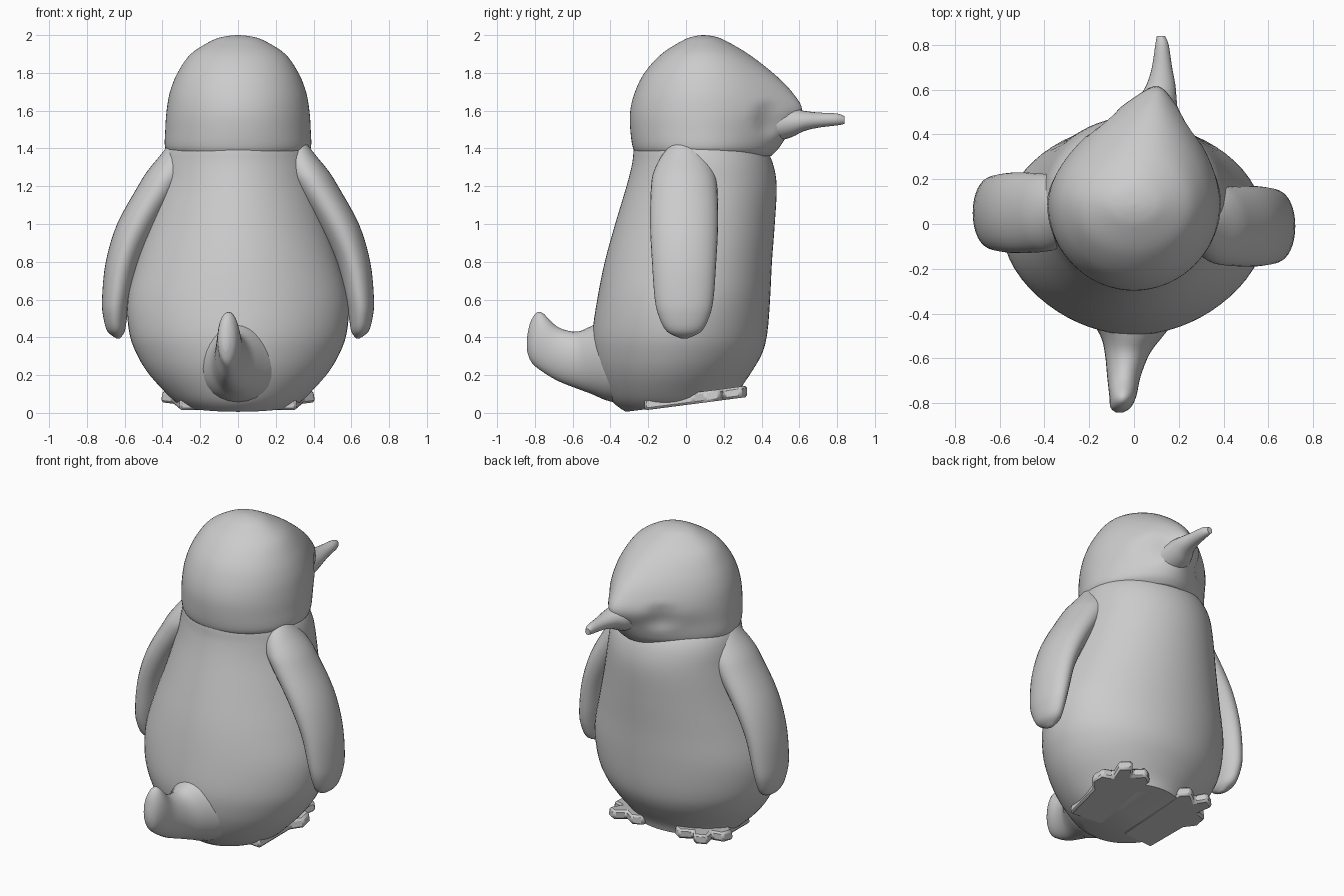
import bpy, bmesh, math
from mathutils import Vector

cube = bpy.data.objects.get("Cube")
if cube:
    bpy.data.objects.remove(cube, do_unlink=True)

mat = bpy.data.materials.new("plain_grey")
mat.use_nodes = True
GREY = (0.6, 0.6, 0.6, 1)
mat.diffuse_color = GREY
mat.node_tree.nodes["Principled BSDF"].inputs["Base Color"].default_value = GREY


def smooth_rings(rings, steps):
    """Catmull-Rom interpolation between the key sections."""
    rows = []
    last = len(rings) - 1
    for i in range(last):
        quad = [rings[min(max(i + d, 0), last)] for d in (-1, 0, 1, 2)]
        for j in range(steps):
            t = j / steps
            rows.append([0.5 * (2 * b + (c - a) * t + (2 * a - 5 * b + 4 * c - d) * t * t
                                + (3 * b - a - 3 * c + d) * t ** 3)
                         for a, b, c, d in zip(*quad)])
    rows.append(list(rings[-1]))
    return rows


def finish(bm, name, angle):
    bmesh.ops.recalc_face_normals(bm, faces=bm.faces)
    mesh = bpy.data.meshes.new(name)
    bm.to_mesh(mesh)
    bm.free()
    mesh.materials.append(mat)
    obj = bpy.data.objects.new(name, mesh)
    bpy.context.collection.objects.link(obj)
    bpy.ops.object.select_all(action='DESELECT')
    obj.select_set(True)
    bpy.context.view_layer.objects.active = obj
    bpy.ops.object.shade_smooth_by_angle(angle=math.radians(angle))
    return obj


def loft(name, rings, axis='Z', mid=None, segs=40, steps=4, back_pinch=0, deform=None):
    """Section: (position, centre x, half width, low, high, front pinch, front lean)."""
    bm = bmesh.new()
    loops = []
    rings = [tuple(r) + (0,) * (7 - len(r)) for r in rings]
    for s, cx, w, lo, hi, pinch, lean in smooth_rings(rings, steps):
        c = (lo + hi) / 2 if mid is None else mid
        loop = []
        for i in range(segs):
            a = 2 * math.pi * i / segs
            sn, cs = math.sin(a), math.cos(a)
            front = max(sn, 0) ** 2
            back = max(-sn, 0) ** 2
            x = cx + w * cs * (1 - pinch * front - back_pinch * back) + lean * front
            v = c + sn * (hi - c if sn > 0 else c - lo)
            p = Vector((x, v, s) if axis == 'Z' else (x, s, v))
            loop.append(bm.verts.new(deform(p) if deform else p))
        loops.append(loop)
    for a, b in zip(loops, loops[1:]):
        for i in range(segs):
            j = (i + 1) % segs
            bm.faces.new((a[i], a[j], b[j], b[i]))
    bm.faces.new(loops[0])
    bm.faces.new(loops[-1])
    return finish(bm, name, 50)


# Torso, with its underside tilted up towards the chest side
def tilt(p):
    p.z += 0.14 * p.y * min(max(1 - p.z / 0.35, 0), 1)
    return p


loft("torso", [
    (0.045, 0, 0.31, -0.32, 0.27), (0.10, 0, 0.37, -0.39, 0.29),
    (0.20, 0, 0.465, -0.45, 0.35), (0.30, 0, 0.53, -0.485, 0.40),
    (0.42, 0, 0.575, -0.495, 0.43), (0.60, 0, 0.585, -0.47, 0.445),
    (0.80, 0, 0.535, -0.43, 0.455), (1.00, 0, 0.475, -0.375, 0.47),
    (1.20, 0, 0.425, -0.315, 0.48), (1.32, 0, 0.405, -0.285, 0.46),
    (1.40, 0, 0.38, -0.275, 0.42), (1.46, 0, 0.33, -0.25, 0.36)],
    segs=64, back_pinch=0.1, deform=tilt)

# Head: round at the back, tapering to a face that is turned a little to the left
EYES = [Vector((0.23, 0.43, 1.56)), Vector((-0.14, 0.46, 1.56))]


def eye_sockets(p):
    for e in EYES:
        d = (p - e).length
        if d < 0.1:
            p = p + (Vector((0.04, 0.2, 1.56)) - p).normalized() * 0.022 * (1 - (d / 0.1) ** 2)
    return p


loft("head", [
    (1.36, 0, 0.345, -0.25, 0.45, 0.3, 0.06), (1.40, 0, 0.385, -0.28, 0.49, 0.35, 0.07),
    (1.50, 0, 0.385, -0.295, 0.555, 0.5, 0.09), (1.60, 0, 0.378, -0.295, 0.615, 0.6, 0.10),
    (1.70, 0, 0.36, -0.27, 0.56, 0.5, 0.09), (1.80, 0, 0.32, -0.22, 0.46, 0.35, 0.07),
    (1.90, 0, 0.25, -0.13, 0.33, 0.2, 0.04), (1.97, 0, 0.14, -0.02, 0.21, 0.1, 0.01),
    (1.993, 0, 0.07, 0.04, 0.15), (2.0, 0, 0.005, 0.085, 0.095)],
    mid=0.09, segs=72, steps=5, deform=eye_sockets)

# Beak
loft("beak", [
    (0.46, 0.09, 0.11, 1.43, 1.62), (0.56, 0.105, 0.085, 1.46, 1.615),
    (0.62, 0.12, 0.065, 1.49, 1.60), (0.70, 0.125, 0.045, 1.51, 1.59),
    (0.80, 0.125, 0.03, 1.522, 1.585), (0.84, 0.12, 0.018, 1.53, 1.57)],
    axis='Y', segs=20, steps=3)

# Upturned tail
loft("tail", [
    (-0.25, 0, 0.28, 0.04, 0.50), (-0.40, 0, 0.21, 0.06, 0.50),
    (-0.50, -0.01, 0.14, 0.10, 0.46), (-0.58, -0.03, 0.10, 0.13, 0.43),
    (-0.68, -0.045, 0.075, 0.17, 0.455), (-0.77, -0.05, 0.06, 0.225, 0.535),
    (-0.82, -0.06, 0.045, 0.27, 0.49), (-0.842, -0.065, 0.015, 0.33, 0.40)],
    axis='Y', segs=28)

# Flippers: height, outward centre, half thickness, half depth
FLIPPER = [
    (1.43, 0.32, 0.04, 0.06), (1.36, 0.33, 0.085, 0.12), (1.28, 0.365, 0.115, 0.16),
    (1.20, 0.41, 0.12, 0.175), (1.00, 0.53, 0.11, 0.18), (0.80, 0.61, 0.09, 0.17),
    (0.60, 0.645, 0.075, 0.155), (0.50, 0.65, 0.062, 0.13), (0.43, 0.645, 0.045, 0.09),
    (0.395, 0.635, 0.01, 0.02)]
# Feet: webbed outline with blunt toes
FOOT = [(0.08, -0.20), (0.31, -0.22), (0.35, 0.04), (0.41, 0.10), (0.40, 0.18), (0.33, 0.20),
        (0.36, 0.29), (0.29, 0.33), (0.24, 0.27), (0.17, 0.32), (0.11, 0.28), (0.10, 0.10)]

for side, sx, shift in (("left", 1, -0.01), ("right", -1, 0.05)):
    loft(side + "_flipper",
         [(z, sx * x, rx, shift - ry, shift + ry) for z, x, rx, ry in FLIPPER], segs=32)

    bm = bmesh.new()
    sole = bm.faces.new([bm.verts.new((sx * x, y, 0.042 + 0.13 * y)) for x, y in FOOT])
    raised = bmesh.ops.extrude_face_region(bm, geom=[sole], use_keep_orig=True)["geom"]
    for v in (g for g in raised if isinstance(g, bmesh.types.BMVert)):
        v.co.z += 0.06
        v.co.x += (sx * 0.24 - v.co.x) * 0.06
    foot = finish(bm, side + "_foot", 30)
    bevel = foot.modifiers.new("soft_edges", 'BEVEL')
    bevel.width = 0.012
    bevel.segments = 1
